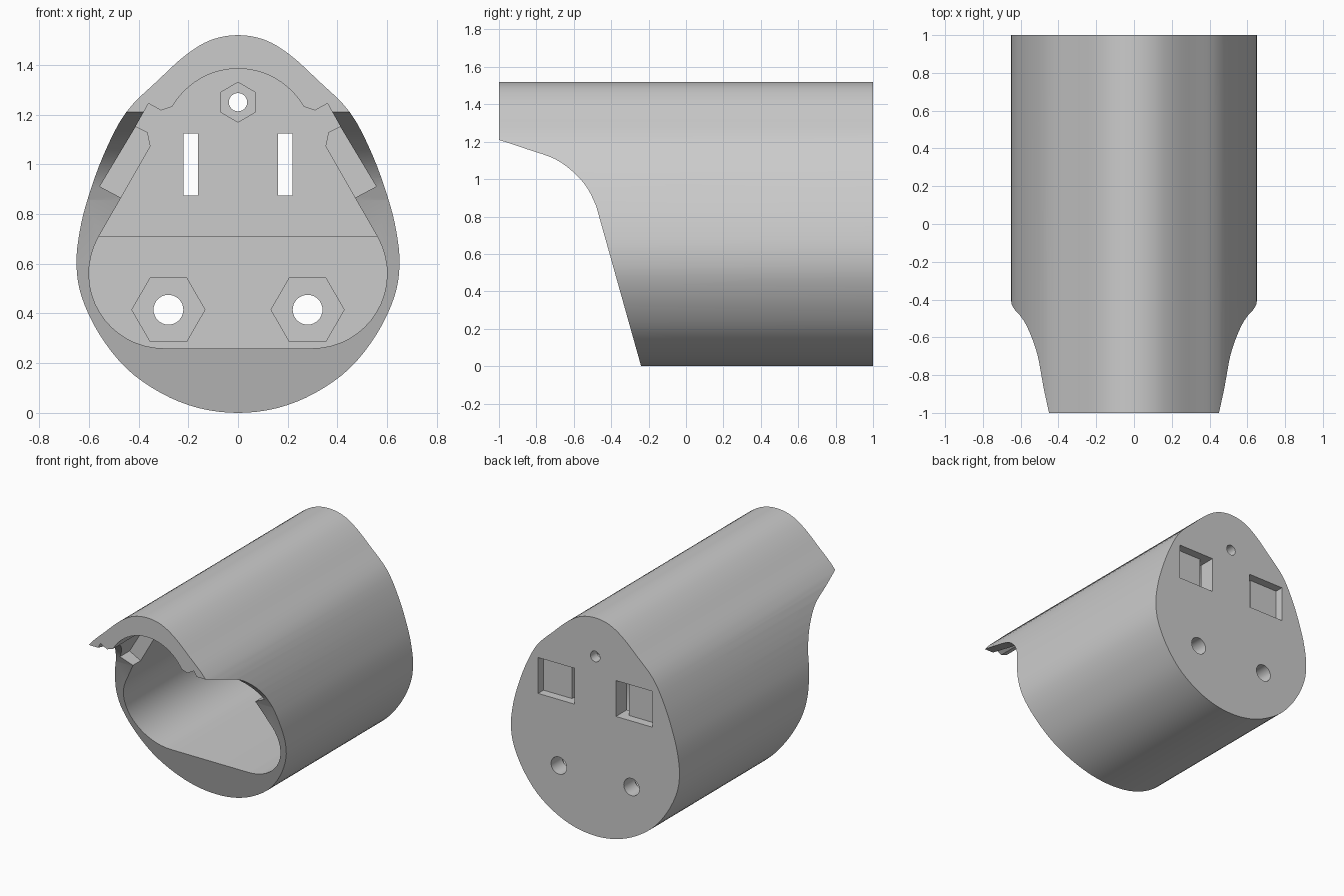
import bpy, bmesh, math
from mathutils import Vector

if "Cube" in bpy.data.objects:
    bpy.data.objects.remove(bpy.data.objects["Cube"], do_unlink=True)

grey = bpy.data.materials.new("plain_grey")
grey.use_nodes = True
grey.diffuse_color = (0.6, 0.6, 0.6, 1)
grey.node_tree.nodes["Principled BSDF"].inputs["Base Color"].default_value = (0.6, 0.6, 0.6, 1)


def prism(name, pts, start, end, axis="y"):
    """Extrude a closed outline along y (outline in x, z) or x (outline in y, z)."""
    bm = bmesh.new()
    place = (lambda u, w, d: (u, d, w)) if axis == "y" else (lambda u, w, d: (d, u, w))
    a = [bm.verts.new(place(u, w, start)) for u, w in pts]
    b = [bm.verts.new(place(u, w, end)) for u, w in pts]
    bm.faces.new(a)
    bm.faces.new(b)
    for i in range(len(pts)):
        j = (i + 1) % len(pts)
        bm.faces.new((a[i], a[j], b[j], b[i]))
    bmesh.ops.recalc_face_normals(bm, faces=bm.faces)
    me = bpy.data.meshes.new(name)
    bm.to_mesh(me)
    bm.free()
    me.materials.append(grey)
    ob = bpy.data.objects.new(name, me)
    bpy.context.collection.objects.link(ob)
    return ob


def spline(pts, steps=4, closed=True):
    """Smooth curve through the given points."""
    p = [Vector(q) for q in pts]
    n = len(p)
    pick = (lambda i: p[i % n]) if closed else (lambda i: p[max(0, min(n - 1, i))])
    out = []
    for i in range(n if closed else n - 1):
        a, b, c, d = (pick(i + k) for k in (-1, 0, 1, 2))
        for s in range(steps):
            t = s / steps
            out.append(tuple(0.5 * (2 * b + (c - a) * t + (2 * a - 5 * b + 4 * c - d) * t * t
                                    + (3 * b - a - 3 * c + d) * t ** 3)))
    return out if closed else out + [tuple(p[-1])]


def arc(cx, cz, r, a0, a1, n):
    return [(cx + r * math.cos(math.radians(a0 + (a1 - a0) * i / n)),
             cz + r * math.sin(math.radians(a0 + (a1 - a0) * i / n))) for i in range(n + 1)]


def ring(cx, cz, r, n, turn=0):
    return arc(cx, cz, r, turn, turn + 360, n)[:-1]


def mirrored(half):
    return half + [(-x, z) for x, z in reversed(half) if x > 1e-4]


def box(x0, x1, z0, z1):
    return [(x0, z0), (x1, z0), (x1, z1), (x0, z1)]


def cut(pts, start, end, axis="y"):
    cutter = prism("cutter", pts, start, end, axis)
    cutter.hide_render = True
    mod = housing.modifiers.new("cut", "BOOLEAN")
    mod.operation = "DIFFERENCE"
    mod.solver = "EXACT"
    mod.object = cutter
    bpy.context.view_layer.objects.active = housing
    bpy.ops.object.modifier_apply(modifier=mod.name)
    bpy.data.objects.remove(cutter, do_unlink=True)


# Egg-shaped outer shell
outer = [(0, 0), (.16, .02), (.31, .08), (.45, .18), (.56, .32), (.63, .47), (.65, .6),
         (.637, .73), (.605, .86), (.54, 1.04), (.45, 1.21), (.32, 1.34), (.21, 1.44),
         (.11, 1.5), (0, 1.52)]
housing = prism("housing", spline(mirrored(outer)), -1, 1)

# Inner cavity, with a deeper upper part
lower_wall, upper_wall = 0.8, 0.88
upper_half = [(.56, .71), (.352, 1.073), (.364, 1.129), (.412, 1.153), (.36, 1.245), (.31, 1.217)]
upper_half += arc(0, 1.08, .305, 30, 90, 12)
corner = arc(.3, .56, .3, -90, 28, 16)
cut(mirrored(corner + upper_half), -1.2, lower_wall)
cut(mirrored(upper_half), 0.5, upper_wall)

# Clip grooves inside the front opening
for s in (1, -1):
    cut([(s * x, z) for x, z in ((.38, .817), (.556, .911), (.386, 1.195), (.25, 1.1))], -1.2, -0.4)

# Swept front opening that leaves a visor on top
sweep = spline([(-1, 1.21), (-.85, 1.16), (-.7, 1.107), (-.594, 1.03), (-.524, .946), (-.48, .855)],
               closed=False)
cut([(-1.2, 1.277)] + sweep + [(-.24, 0), (-.21, -.1), (-1.2, -.1)], -1, 1, "x")

# Nut recesses, screw holes, and the back pockets with their slots
cut(ring(0, 1.25, .08, 6, 30), 0.7, upper_wall + 0.05)
cut(ring(0, 1.25, .037, 24), 0.7, 1.1)
for s in (1, -1):
    cut(ring(s * .28, .415, .147, 6), 0.7, lower_wall + 0.08)
    cut(ring(s * .28, .415, .06, 32), 0.7, 1.1)
    cut(box(*sorted((s * .16, s * .44)), .875, 1.125), 0.94, 1.1)
    cut(box(*sorted((s * .16, s * .22)), .875, 1.125), 0.7, 1.05)

bpy.ops.object.select_all(action="DESELECT")
housing.select_set(True)
bpy.context.view_layer.objects.active = housing
bpy.ops.object.shade_smooth_by_angle(angle=math.radians(25))
